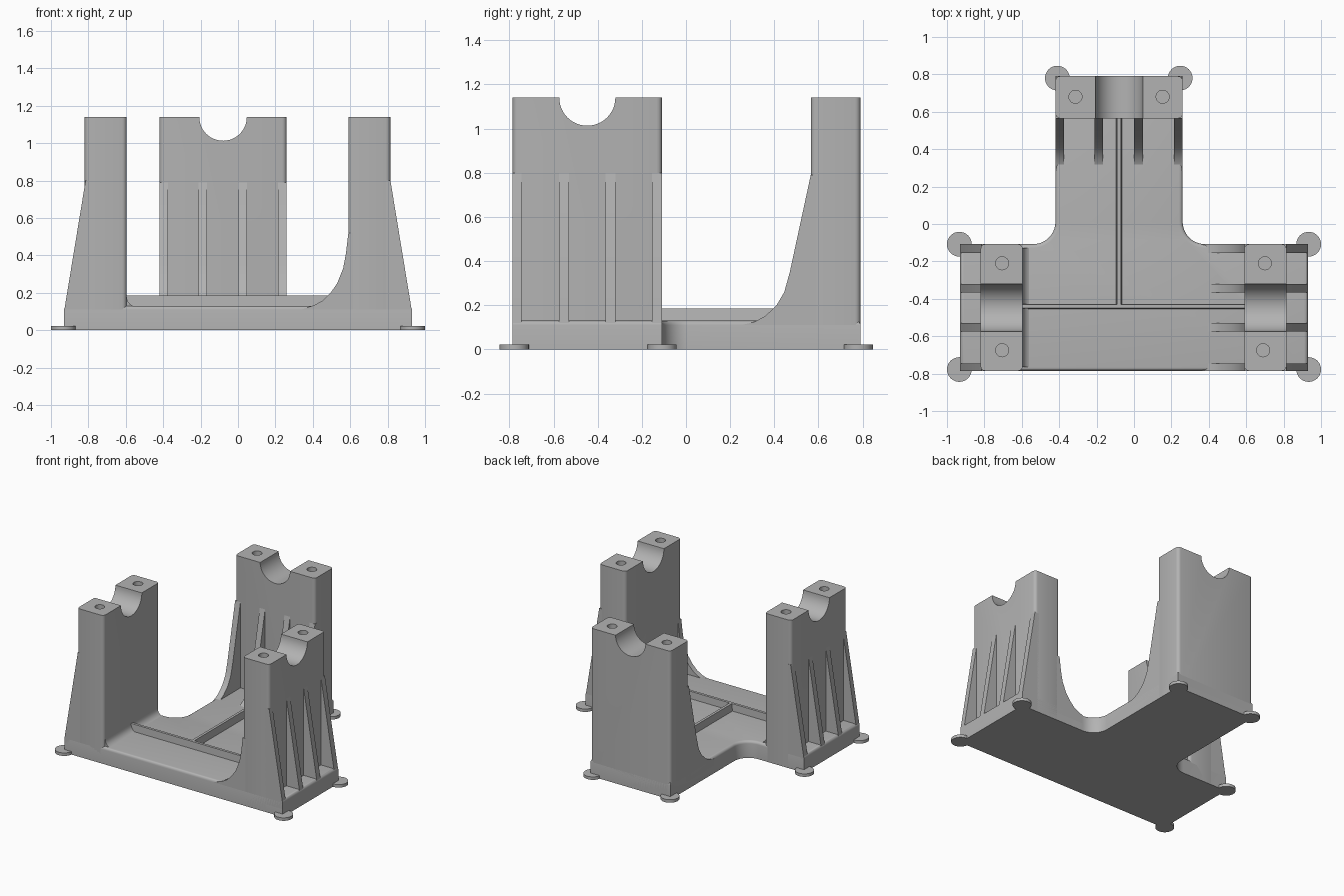
import bpy, bmesh
from math import cos, sin, radians

if "Cube" in bpy.data.objects:
    bpy.data.objects.remove(bpy.data.objects["Cube"])

grey = bpy.data.materials.new("plain grey")
grey.use_nodes = True
grey.diffuse_color = (0.45, 0.45, 0.45, 1)
grey.node_tree.nodes["Principled BSDF"].inputs["Base Color"].default_value = grey.diffuse_color

FLOOR, TOP = 0.13, 1.14
FRONT, MID, BACK = -0.785, -0.108, 0.79


def arc(cx, cy, r, a0, a1, n=10):
    angles = [radians(a0 + (a1 - a0) * i / n) for i in range(n + 1)]
    return [(cx + r * cos(a), cy + r * sin(a)) for a in angles]


def prism(name, pts, axis, lo, hi, round_edge=None, radius=0.025):
    """Extrude a 2D outline along an axis and round the edges chosen by a rule."""
    place = {"x": lambda p, t: (t, p[0], p[1]),
             "y": lambda p, t: (p[0], t, p[1]),
             "z": lambda p, t: (p[0], p[1], t)}[axis]
    bm = bmesh.new()
    face = bm.faces.new([bm.verts.new(place(p, lo)) for p in pts])
    new = bmesh.ops.extrude_face_region(bm, geom=[face])["geom"]
    for v in new:
        if isinstance(v, bmesh.types.BMVert):
            v.co["xyz".index(axis)] = hi
    bmesh.ops.recalc_face_normals(bm, faces=bm.faces)
    if round_edge:
        edges = [e for e in bm.edges if round_edge(*[v.co for v in e.verts])]
        bmesh.ops.bevel(bm, geom=edges, offset=radius, segments=4,
                        profile=0.5, affect="EDGES")
    mesh = bpy.data.meshes.new(name)
    bm.to_mesh(mesh)
    bm.free()
    mesh.materials.append(grey)
    obj = bpy.data.objects.new(name, mesh)
    bpy.context.collection.objects.link(obj)
    smooth(obj)
    return obj


def smooth(obj):
    bpy.ops.object.select_all(action="DESELECT")
    bpy.context.view_layer.objects.active = obj
    obj.select_set(True)
    bpy.ops.object.shade_smooth_by_angle(angle=radians(35))


def drill(obj, centres):
    """Cut round bolt holes into the top of a tower."""
    for x, y in centres:
        cutter = prism("hole_cutter", arc(x, y, 0.035, 0, 345, 23), "z", TOP - 0.12, TOP + 0.1)
        cutter.hide_render = True
        mod = obj.modifiers.new("hole", "BOOLEAN")
        mod.operation, mod.solver, mod.object = "DIFFERENCE", "EXACT", cutter
        bpy.context.view_layer.objects.active = obj
        bpy.ops.object.modifier_apply(modifier=mod.name)
        bpy.data.objects.remove(cutter)
    smooth(obj)


def tower_outline(lo, hi, centre):
    saddle = arc(centre, TOP, 0.127, 0, -180, 24)
    return [(lo, 0), (hi, 0), (hi, TOP)] + saddle + [(lo, TOP)]


def tall(a, b):
    return abs(a.z - b.z) > 0.5


# T-shaped base with a rounded top rim
outline = ([(-0.93, FRONT), (0.93, FRONT), (0.93, MID)]
           + arc(0.38, MID + 0.12, 0.12, 270, 180)
           + [(0.26, BACK), (-0.42, BACK)]
           + arc(-0.54, MID + 0.12, 0.12, 0, -90)
           + [(-0.93, MID)])
prism("base", outline, "z", 0, FLOOR,
      lambda a, b: min(a.z, b.z) > FLOOR - 0.001, 0.02)

# Low stiffening ribs on the floor
prism("floor_rib_across", [(-0.455, 0.1), (-0.425, 0.1), (-0.43, 0.185), (-0.45, 0.185)],
      "x", -0.62, 0.62)
prism("floor_rib_along", [(-0.1, 0.1), (-0.06, 0.1), (-0.07, 0.185), (-0.09, 0.185)],
      "y", -0.44, 0.6)

# Three towers with half-round saddles and bolt holes
side = tower_outline(FRONT, MID, -0.447)
left = prism("left_tower", side, "x", 0.59, 0.815, tall)
right = prism("right_tower", side, "x", -0.82, -0.595, tall)
rear = prism("back_tower", tower_outline(-0.42, 0.26, -0.08), "y", 0.565, BACK, tall)
drill(left, [(0.7, -0.21), (0.69, -0.675)])
drill(right, [(-0.705, -0.21), (-0.705, -0.675)])
drill(rear, [(-0.313, 0.68), (0.153, 0.68)])

# Sloped outer ribs on both side towers, curved inner ribs on the left one
outer = [(0.78, 0.06), (0.93, 0.06), (0.93, 0.1), (0.815, 0.8), (0.78, 0.8)]
inner = [(0.62, 0.06), (0.345, 0.06), (0.345, 0.112), (0.41, 0.135), (0.455, 0.16),
         (0.495, 0.2), (0.53, 0.25), (0.562, 0.33), (0.577, 0.41), (0.59, 0.52), (0.62, 0.52)]
for i, (lo, hi) in enumerate([(FRONT, -0.745), (-0.575, -0.53), (-0.365, -0.32), (-0.155, MID)]):
    prism(f"left_outer_rib_{i + 1}", outer, "y", lo, hi)
    prism(f"right_outer_rib_{i + 1}", [(-x, z) for x, z in outer], "y", lo, hi)
    prism(f"left_inner_rib_{i + 1}", inner, "y", lo, hi)

# Curved ribs on the front of the back tower
curve = [(0.6, 0.06), (0.26, 0.06), (0.26, 0.112), (0.31, 0.125), (0.36, 0.152), (0.41, 0.2),
         (0.445, 0.26), (0.47, 0.35), (0.565, 0.79), (0.6, 0.79)]
for i, (lo, hi) in enumerate([(-0.42, -0.375), (-0.21, -0.165), (0, 0.048), (0.215, 0.26)]):
    prism(f"back_tower_rib_{i + 1}", curve, "x", lo, hi)

# Small fillet where the right tower meets the floor
prism("right_tower_fillet", [(-0.61, 0.08), (-0.54, 0.08)]
      + arc(-0.54, 0.18, 0.055, 270, 180, 6) + [(-0.61, 0.18)], "y", FRONT + 0.02, MID - 0.02)

# Round feet at the corners
corners = [(sx * 0.934, y) for sx in (-1, 1) for y in (-0.778, -0.108)]
for i, (x, y) in enumerate(corners + [(-0.41, 0.78), (0.247, 0.78)]):
    prism(f"foot_{i + 1}", arc(x, y, 0.066, 0, 348.75, 31), "z", 0, 0.023)
